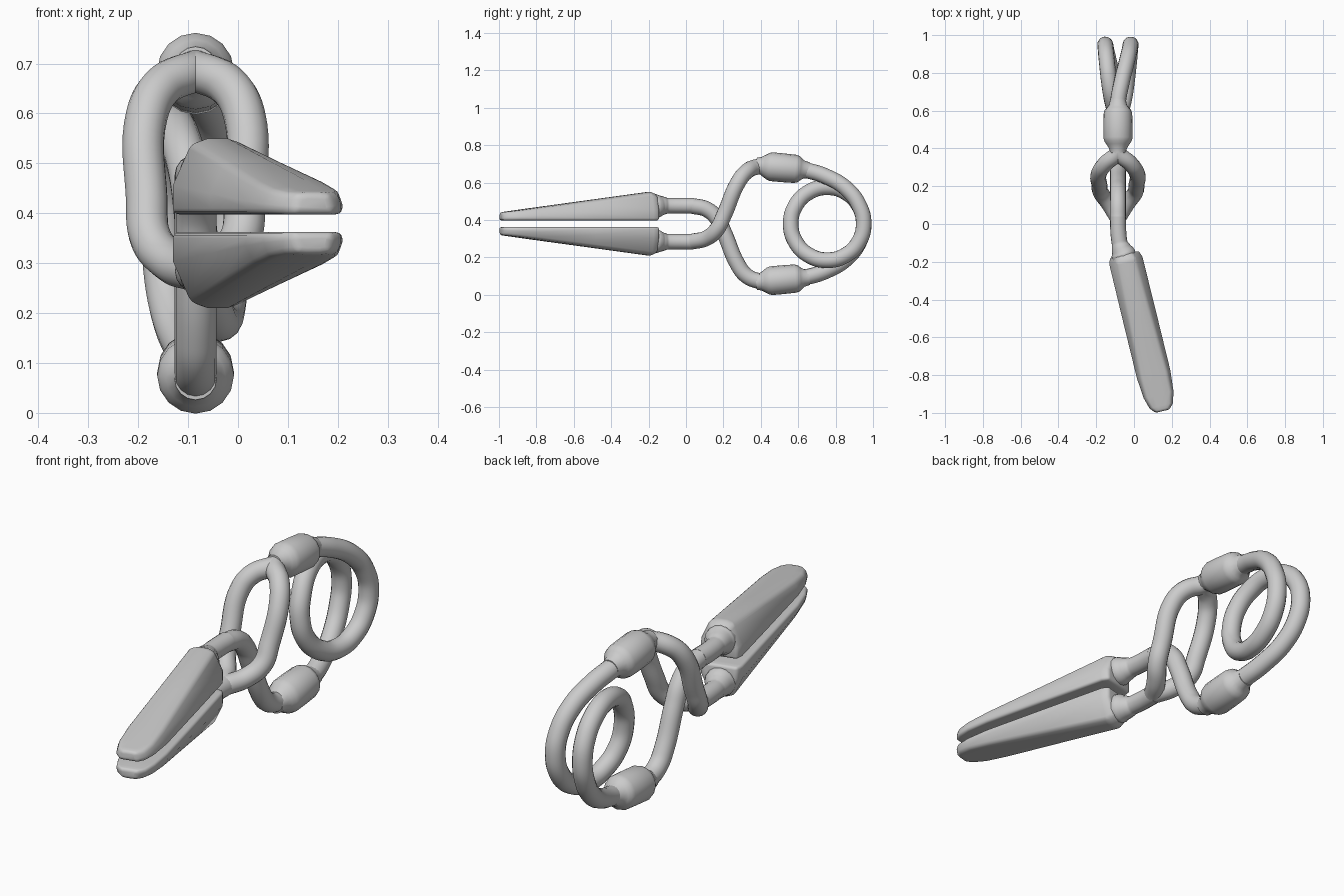
import bpy, bmesh, math
from mathutils import Vector

if "Cube" in bpy.data.objects:
    bpy.data.objects.remove(bpy.data.objects["Cube"])

MID = 0.38      # mirror height
CX = -0.085     # x of the wire plane
R = 0.042       # wire radius


def flip(p):
    return (p[0], p[1], 2 * MID - p[2])


def wire(name, pts, radii=None, kind='BEZIER'):
    """Round rod through the points, optionally with a radius per point."""
    cu = bpy.data.curves.new(name, 'CURVE')
    cu.dimensions = '3D'
    cu.bevel_depth = 1.0
    cu.bevel_resolution = 6
    cu.resolution_u = 8
    cu.use_fill_caps = True
    sp = cu.splines.new(kind)
    cps = sp.bezier_points if kind == 'BEZIER' else sp.points
    cps.add(len(pts) - 1)
    for i, (cp, p) in enumerate(zip(cps, pts)):
        cp.radius = radii[i] if radii else R
        if kind == 'BEZIER':
            cp.co = p
            cp.handle_left_type = cp.handle_right_type = 'AUTO'
        else:
            cp.co = (*p, 1)
    ob = bpy.data.objects.new(name, cu)
    bpy.context.collection.objects.link(ob)
    finish(ob)


def finish(ob):
    bpy.ops.object.select_all(action='DESELECT')
    ob.select_set(True)
    bpy.context.view_layer.objects.active = ob
    bpy.ops.object.convert(target='MESH')
    bpy.ops.object.shade_smooth_by_angle(angle=math.radians(50))


def jaw(name, lower):
    """Tapered, angled jaw with a flat gripping face, lofted along its axis."""
    origin = Vector((-0.05, -0.165, 0))
    d = Vector((0.237, -0.971, 0)).normalized()
    side = Vector((-d.y, d.x, 0))
    # distance along axis, bottom half width, top half width, top z
    secs = [(-0.005, 0.078, 0.042, 0.535), (0.03, 0.09, 0.052, 0.551),
            (0.35, 0.091, 0.062, 0.508), (0.65, 0.091, 0.072, 0.468),
            (0.76, 0.081, 0.07, 0.453), (0.82, 0.064, 0.056, 0.445),
            (0.85, 0.038, 0.032, 0.441)]
    bm = bmesh.new()
    rings = []
    for s, wb, wt, zt in secs:
        h = zt - 0.398
        prof = [(-wb, 0.398), (wb, 0.398), (wb, 0.398 + h * 0.38),
                (wt, zt - h * 0.07), (wt * 0.4, zt), (-wt * 0.4, zt),
                (-wt, zt - h * 0.07), (-wb, 0.398 + h * 0.38)]
        ring = []
        for u, z in prof:
            p = origin + d * s + side * u
            ring.append(bm.verts.new((p.x, p.y, 2 * MID - z if lower else z)))
        rings.append(ring)
    for a, b in zip(rings, rings[1:]):
        for i in range(8):
            j = (i + 1) % 8
            bm.faces.new((a[i], a[j], b[j], b[i]))
    bm.faces.new(rings[0])
    bm.faces.new(rings[-1])
    bmesh.ops.recalc_face_normals(bm, faces=bm.faces)
    me = bpy.data.meshes.new(name)
    bm.to_mesh(me)
    bm.free()
    ob = bpy.data.objects.new(name, me)
    bpy.context.collection.objects.link(ob)
    bv = ob.modifiers.new('round_edges', 'BEVEL')
    bv.width = 0.012
    bv.segments = 3
    bv.limit_method = 'ANGLE'
    bv.angle_limit = math.radians(28)
    finish(ob)


# Side path of the arm that rises from the lower jaw: y, z, sideways split
arm = [(0.03, 0.284, 0), (0.11, 0.303, 0.05), (0.165, 0.35, 0.09),
       (0.205, 0.43, 0.098), (0.275, 0.595, 0.098), (0.32, 0.655, 0.066),
       (0.385, 0.685, 0), (0.46, 0.686, 0)]

# Split arm: two strands forming a window
for sgn, label in ((-1, 'left'), (1, 'right')):
    wire('split_arm_' + label, [(CX + sgn * w, y, z) for y, z, w in arm])

# Single arm passing through the window
wire('single_arm', [flip((CX, y, z)) for y, z, w in arm])

for lower, label in ((False, 'upper'), (True, 'lower')):
    m = flip if lower else (lambda p: p)
    jaw(label + '_jaw', lower)

    # Shank with a flare where it enters the jaw
    pts = [(-0.045, -0.2, 0.472), (-0.058, -0.155, 0.474), (-0.068, -0.128, 0.476),
           (-0.076, -0.10, 0.476), (-0.083, -0.04, 0.476), (CX, 0.04, 0.476)]
    wire(label + '_shank', [m(p) for p in pts], [0.066, 0.064, 0.052, R, R, R])

    # Collar joining arm and spring
    prof = [(0.375, 0.042), (0.40, 0.047), (0.42, 0.06), (0.437, 0.071), (0.455, 0.077),
            (0.52, 0.077), (0.585, 0.0755), (0.603, 0.07), (0.614, 0.06),
            (0.63, 0.048), (0.66, 0.041)]
    wire(label + '_collar', [m((CX, y, 0.679 - 0.09 * (y - 0.52))) for y, r in prof],
         [r for y, r in prof], 'POLY')

# Coil spring: half is plotted, the rest is its half turn about the y axis
half = [(CX, 0.56, 0.677), (CX, 0.64, 0.666), (-0.065, 0.75, 0.632),
        (-0.038, 0.86, 0.565), (-0.022, 0.927, 0.475)]
for k in range(6):
    a = math.radians(k * 30)
    half.append((-0.018 - 0.0022 * k * k, 0.755 + 0.195 * math.cos(a),
                 MID - 0.195 * math.sin(a)))
other = [(2 * CX - x, y, 2 * MID - z) for x, y, z in reversed(half)]
wire('coil_spring', half + [(CX, 0.56, MID)] + other)
